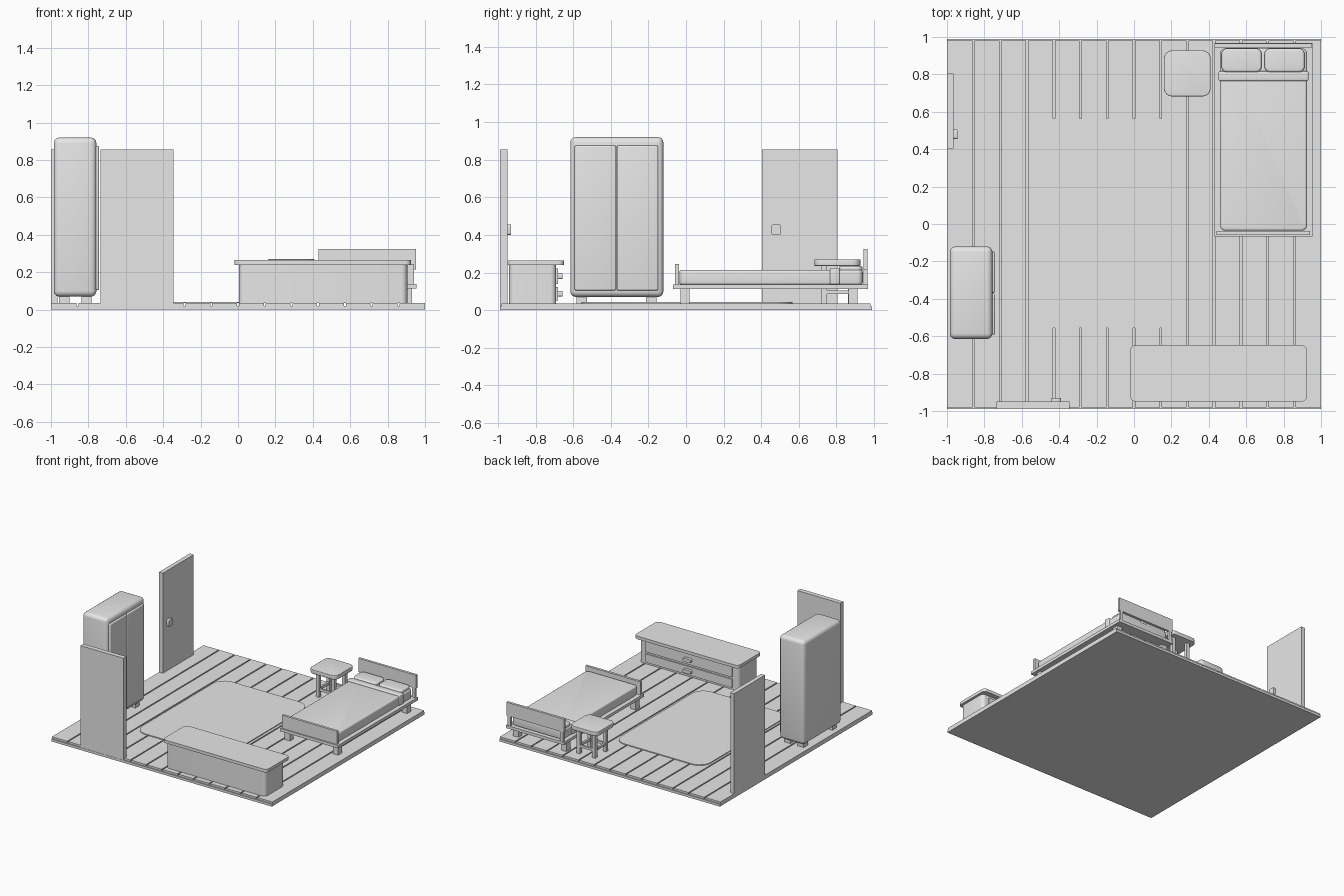
import bpy, bmesh
from mathutils import Vector

cube = bpy.data.objects.get("Cube")
if cube:
    bpy.data.objects.remove(cube, do_unlink=True)

grey = bpy.data.materials.new("light grey")
grey.use_nodes = True
grey.diffuse_color = (0.8, 0.8, 0.8, 1)
grey.node_tree.nodes["Principled BSDF"].inputs["Base Color"].default_value = (0.8, 0.8, 0.8, 1)


def box(name, x, y, z, corner=0, axis=2, edge=0):
    """Box from (min, max) ranges; corner rounds the edges along axis, edge rounds all."""
    bm = bmesh.new()
    bmesh.ops.create_cube(bm, size=1)
    for v in bm.verts:
        v.co = Vector([(r[0] + r[1]) / 2 + c * (r[1] - r[0]) for r, c in zip((x, y, z), v.co)])
    if corner:
        along = [e for e in bm.edges
                 if abs((e.verts[0].co - e.verts[1].co).normalized()[axis]) > 0.9]
        bmesh.ops.bevel(bm, geom=along, offset=corner, segments=6, profile=0.5, affect='EDGES')
    if edge:
        sharp = [e for e in bm.edges if e.calc_face_angle(0) > 0.6]
        bmesh.ops.bevel(bm, geom=sharp, offset=edge, segments=4, profile=0.5, affect='EDGES')
    mesh = bpy.data.meshes.new(name)
    bm.to_mesh(mesh)
    bm.free()
    mesh.materials.append(grey)
    ob = bpy.data.objects.new(name, mesh)
    bpy.context.collection.objects.link(ob)
    if corner or edge:
        bpy.ops.object.select_all(action='DESELECT')
        ob.select_set(True)
        bpy.context.view_layer.objects.active = ob
        bpy.ops.object.shade_smooth_by_angle(angle=0.6)
    return ob


def legs(name, xs, ys, z, half):
    """One square leg at every crossing of xs and ys."""
    for cx in xs:
        for cy in ys:
            box(name, (cx - half, cx + half), (cy - half, cy + half), z)


FLOOR = 0.035

# Floor base with fourteen planks
box("floor_base", (-1, 1), (-0.99, 0.99), (0, 0.02))
pitch, gap = 2 / 14, 0.005
for i in range(14):
    left = -1 + i * pitch
    box("floor_plank", (left + (gap if i else 0), left + pitch - (gap if i < 13 else 0)),
        (-0.982, 0.982), (0.02, FLOOR))

# Rug
box("rug", (-0.55, 0.26), (-0.555, 0.565), (FLOOR, 0.042), corner=0.1)

# Two doors with knobs
box("side_door", (-1, -0.965), (0.405, 0.805), (0.02, 0.855))
box("side_door_knob", (-0.966, -0.945), (0.455, 0.505), (0.4, 0.455), corner=0.01, axis=0)
box("front_door", (-0.735, -0.345), (-0.988, -0.95), (0.02, 0.855))
box("front_door_knob", (-0.445, -0.39), (-0.951, -0.93), (0.4, 0.455), corner=0.01, axis=1)

# Wardrobe
box("wardrobe_body", (-0.985, -0.757), (-0.615, -0.12), (0.07, 0.92), edge=0.03)
for y in ((-0.592, -0.372), (-0.368, -0.148)):
    box("wardrobe_door", (-0.765, -0.743), y, (0.105, 0.875), edge=0.008)
legs("wardrobe_foot", (-0.93, -0.81), (-0.555, -0.185), (FLOOR, 0.08), 0.028)

# Dresser with two drawers facing the room
box("dresser_body", (0.005, 0.905), (-0.94, -0.69), (FLOOR, 0.242), corner=0.03)
box("dresser_top", (-0.02, 0.925), (-0.95, -0.648), (0.24, 0.265), corner=0.03)
for low, high in ((0.052, 0.122), (0.138, 0.222)):
    box("dresser_drawer", (0.06, 0.85), (-0.70, -0.68), (low, high))
    mid = (low + high) / 2
    box("dresser_handle", (0.42, 0.49), (-0.682, -0.656), (mid - 0.014, mid + 0.014),
        corner=0.008, axis=1)

# Stool
box("stool_seat", (0.16, 0.41), (0.682, 0.928), (0.235, 0.27), corner=0.045, edge=0.005)
stool_x, stool_y = (0.215, 0.355), (0.735, 0.875)
legs("stool_leg", stool_x, stool_y, (FLOOR, 0.24), 0.014)
for cx in stool_x:
    box("stool_side_rail", (cx - 0.008, cx + 0.008), stool_y, (0.085, 0.105))
for cy in stool_y:
    box("stool_cross_rail", stool_x, (cy - 0.008, cy + 0.008), (0.085, 0.105))

# Bed frame and boards
box("bed_frame", (0.43, 0.955), (-0.068, 0.968), (0.113, 0.137))
legs("bed_leg", (0.468, 0.905), (-0.005, 0.888), (FLOOR, 0.115), 0.024)
box("footboard", (0.44, 0.94), (-0.058, -0.038), (0.135, 0.245))
box("headboard", (0.43, 0.952), (0.945, 0.965), (0.215, 0.325))
for x in ((0.44, 0.465), (0.917, 0.942)):
    box("headboard_post", x, (0.945, 0.965), (0.135, 0.217))

# Bedding
box("mattress", (0.46, 0.925), (-0.036, 0.94), (0.135, 0.213), corner=0.03, edge=0.012)
box("blanket_fold", (0.452, 0.933), (0.765, 0.817), (0.137, 0.224), edge=0.008)
for x in ((0.468, 0.682), (0.698, 0.912)):
    box("pillow", x, (0.812, 0.938), (0.195, 0.236), corner=0.03, edge=0.012)
